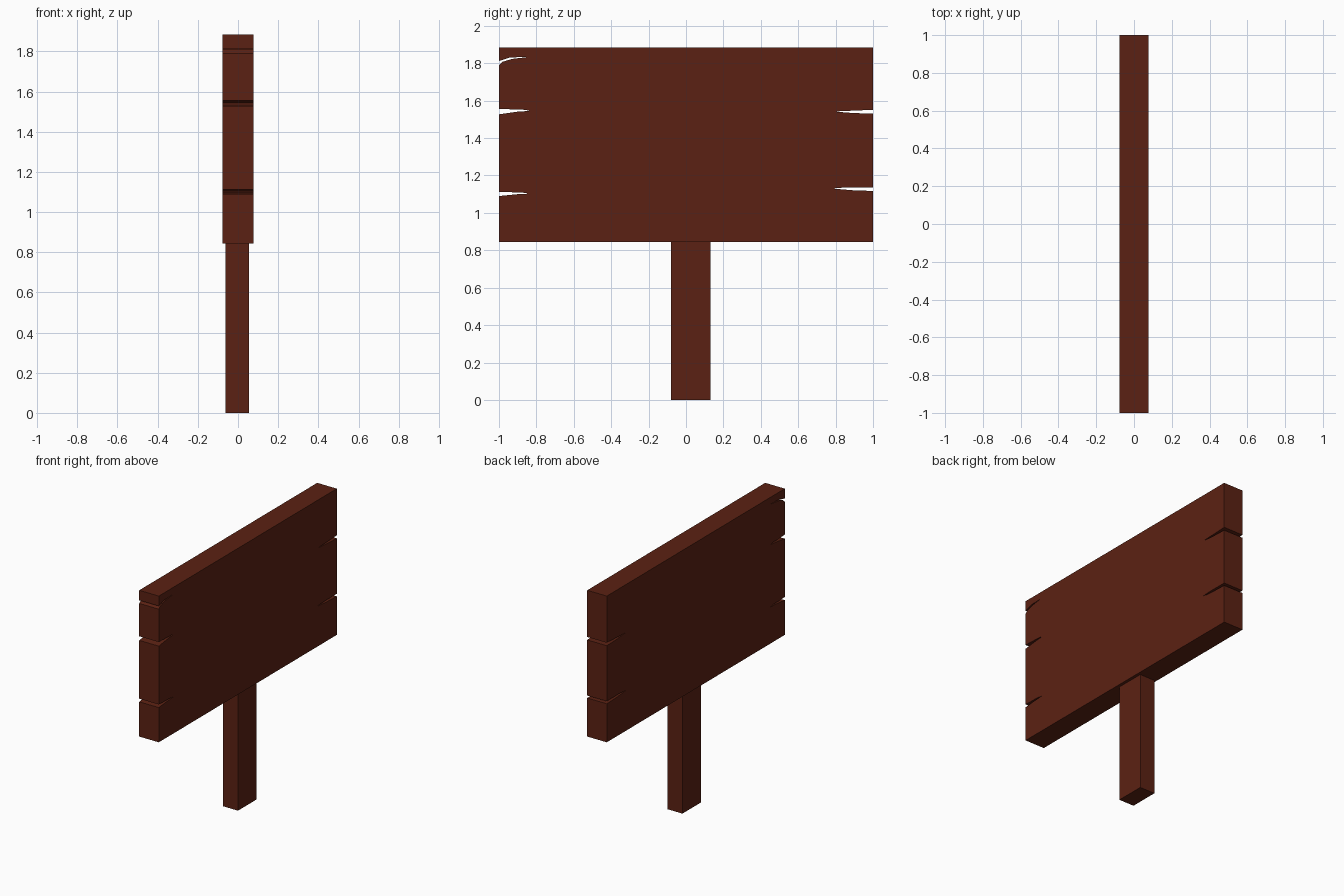
import bpy, bmesh

if "Cube" in bpy.data.objects:
    bpy.data.objects.remove(bpy.data.objects["Cube"])

wood = bpy.data.materials.new("dark_wood")
wood.diffuse_color = (0.105, 0.0155, 0.0065, 1)
wood.use_nodes = True
wood.node_tree.nodes["Principled BSDF"].inputs["Base Color"].default_value = wood.diffuse_color


def extrude_outline(name, pts, x0, x1):
    """Closed (y, z) outline extruded along x."""
    bm = bmesh.new()
    face = bm.faces.new([bm.verts.new((x0, y, z)) for y, z in pts])
    ext = bmesh.ops.extrude_face_region(bm, geom=[face])
    moved = [v for v in ext["geom"] if isinstance(v, bmesh.types.BMVert)]
    bmesh.ops.translate(bm, verts=moved, vec=(x1 - x0, 0, 0))
    bmesh.ops.recalc_face_normals(bm, faces=bm.faces)
    me = bpy.data.meshes.new(name)
    bm.to_mesh(me)
    bm.free()
    ob = bpy.data.objects.new(name, me)
    bpy.context.collection.objects.link(ob)
    me.materials.append(wood)
    return ob


# Plank cracks along each end, listed bottom to top on the right, top to bottom on the left
right_cracks = [
    [(1, 1.117), (0.89, 1.121), (0.78, 1.13), (0.85, 1.136), (1, 1.135)],
    [(1, 1.53), (0.89, 1.534), (0.79, 1.542), (0.88, 1.546), (1, 1.551)],
]
left_cracks = [
    [(-1, 1.812), (-0.94, 1.831), (-0.84, 1.834), (-0.93, 1.823), (-0.98, 1.808), (-1, 1.79)],
    [(-1, 1.556), (-0.86, 1.551), (-0.835, 1.545), (-0.9, 1.541), (-1, 1.527)],
    [(-1, 1.112), (-0.88, 1.109), (-0.835, 1.103), (-0.9, 1.1), (-1, 1.09)],
]

# Sign board with split ends
outline = [(-1, 0.843), (1, 0.843)]
outline += [p for c in right_cracks for p in c]
outline += [(1, 1.883), (-1, 1.883)]
outline += [p for c in left_cracks for p in c]
extrude_outline("sign_board", outline, -0.077, 0.077)

# Supporting post
extrude_outline("post", [(-0.08, 0), (0.13, 0), (0.13, 0.86), (-0.08, 0.86)], -0.063, 0.056)
